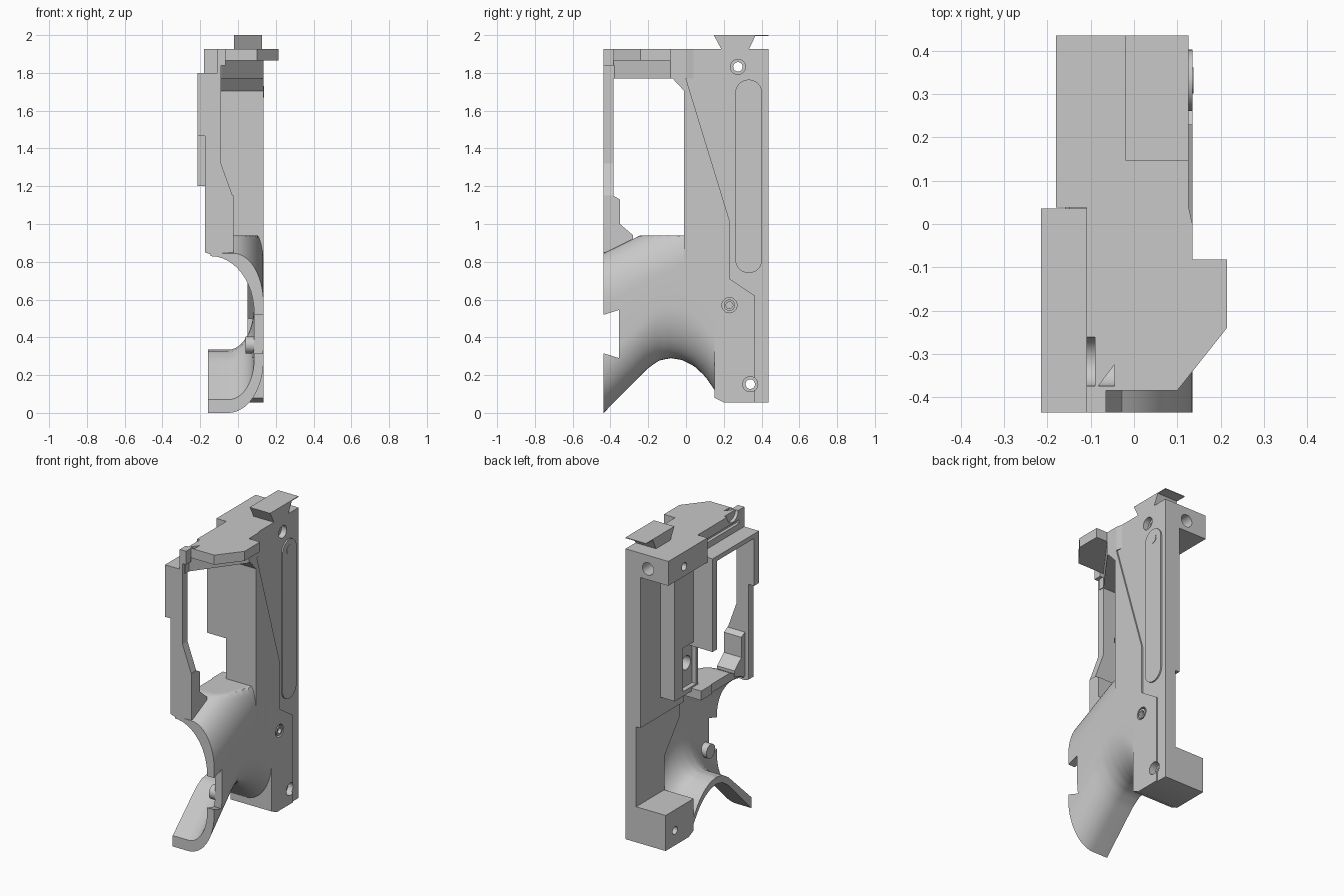
import bpy, bmesh, math

if "Cube" in bpy.data.objects:
    bpy.data.objects.remove(bpy.data.objects["Cube"], do_unlink=True)

SHADE = (0.58, 0.58, 0.58, 1)
grey = bpy.data.materials.new("plain grey")
grey.use_nodes = True
grey.diffuse_color = SHADE
grey.node_tree.nodes["Principled BSDF"].inputs["Base Color"].default_value = SHADE


def finish(name, bm):
    bmesh.ops.recalc_face_normals(bm, faces=bm.faces)
    mesh = bpy.data.meshes.new(name)
    bm.to_mesh(mesh)
    bm.free()
    mesh.materials.append(grey)
    ob = bpy.data.objects.new(name, mesh)
    bpy.context.collection.objects.link(ob)
    return ob


def prism(name, pts, axis, lo, hi):
    """Extrude a 2D outline along an axis; outline is in the other two axes, in order."""
    bm = bmesh.new()

    def place(p, d):
        c = list(p)
        c.insert("xyz".index(axis), d)
        return bm.verts.new(c)
    a = [place(p, lo) for p in pts]
    b = [place(p, hi) for p in pts]
    bm.faces.new(a)
    bm.faces.new(b[::-1])
    for i in range(len(pts)):
        j = (i + 1) % len(pts)
        bm.faces.new((a[i], a[j], b[j], b[i]))
    return finish(name, bm)


def box(name, x0, x1, y0, y1, z0, z1):
    return prism(name, [(x0, y0), (x1, y0), (x1, y1), (x0, y1)], "z", z0, z1)


def disc(name, axis, u, v, r, lo, hi, n=28):
    ring = [(u + r * math.cos(2 * math.pi * i / n), v + r * math.sin(2 * math.pi * i / n)) for i in range(n)]
    return prism(name, ring, axis, lo, hi)


def cut(ob, *cutters):
    for c in cutters:
        m = ob.modifiers.new("cut", "BOOLEAN")
        m.operation, m.solver, m.object = "DIFFERENCE", "EXACT", c
    bpy.context.view_layer.update()
    new = bpy.data.meshes.new_from_object(ob.evaluated_get(bpy.context.evaluated_depsgraph_get()))
    ob.modifiers.clear()
    ob.data = new
    for c in cutters:
        bpy.data.objects.remove(c, do_unlink=True)


def smooth(*obs):
    bpy.ops.object.select_all(action="DESELECT")
    for o in obs:
        o.select_set(True)
    bpy.context.view_layer.objects.active = obs[0]
    bpy.ops.object.shade_smooth_by_angle(angle=math.radians(30))


XW = 0.126   # outer face of the rear wall
XP = 0.135   # outer face of the raised panels
YB = 0.436   # back face; the front is at -YB


def bores():
    """Counterbored screw holes running through the body."""
    out = []
    for y, z in ((0.275, 1.832), (0.34, 0.152)):
        out += [disc("bore", "x", y, z, 0.025, -0.4, 0.4), disc("counterbore", "x", y, z, 0.04, 0.09, 0.4)]
    return out


# Rear body: side wall, end blocks, inner slab and pad
wall = prism("side_wall", [(0.15, 0.08), (0.2, 0.056), (YB, 0.056), (YB, 1.8), (-0.01, 1.8),
                           (-0.01, 0.7), (0.15, 0.5)], "x", 0.05, XW)
cut(wall, *bores(), disc("bore", "x", 0.23, 0.57, 0.04, 0.11, 0.3))
top = box("top_block", -0.18, XW, 0.038, YB, 1.77, 1.927)
cut(top, *bores(), disc("bore", "y", -0.035, 1.84, 0.04, 0.3, 0.6))
low = prism("bottom_block", [(0.15, 0.08), (0.2, 0.056), (YB, 0.056), (YB, 0.285), (0.15, 0.285)],
            "x", -0.16, XW)
cut(low, *bores())
box("inner_slab", 0.02, 0.1, -0.01, YB, 0.8, 1.78)
pad = box("inner_pad", -0.08, 0.1, -0.01, 0.23, 0.92, 1.78)
cut(pad, box("recess", -0.2, -0.05, 0.01, 0.145, 0.95, 1.23), disc("bore", "x", 0.07, 1.1, 0.045, -0.2, 0.01))
box("inner_ledge", -0.15, 0.03, -0.05, 0.06, 0.88, 0.94)

# Raised outer panel with its slanted rear edge
panel = prism("front_panel", [(-0.01, 1.927), (-0.01, 0.65), (0.15, 0.5), (0.15, 0.08), (0.2, 0.056),
                              (0.365, 0.056), (0.365, 0.62), (0.23, 0.71), (0.23, 1.02), (0.0, 1.77),
                              (0.0, 1.927)], "x", 0.1, XP)
cut(panel, *bores(), disc("bore", "x", 0.23, 0.57, 0.04, 0.05, 0.3))
stud = disc("screw_head", "x", 0.23, 0.57, 0.03, 0.1, XP)
cut(stud, disc("socket", "x", 0.23, 0.57, 0.018, 0.115, 0.3))

# Rounded slot cover with a button
slot = []
for i in range(26):
    a = math.pi * (i if i < 13 else i - 1) / 12
    slot.append((0.332 + 0.071 * math.cos(a), (1.694 if i < 13 else 0.811) + 0.071 * math.sin(a)))
cover = prism("slot_cover", slot, "x", 0.11, XP)
button = disc("button", "x", 0.332, 1.7, 0.03, 0.12, 0.138)

# Dovetail rail on the top
prism("dovetail", [(0.147, 2.0), (YB, 2.0), (YB, 1.995), (0.367, 1.995), (0.33, 1.92), (0.19, 1.92)],
      "x", -0.02, 0.126)

# Top bridge with a diagonal front, its chamfered corner and the side tab
prism("bridge", [(-0.09, -0.385), (XP, -0.082), (XP, 0.0), (XW, 0.04), (-0.09, 0.04)], "z", 1.77, 1.927)
prism("bridge_chamfer", [(-0.075, 1.775), (-0.01, 1.705), (0.0, 1.705), (0.0, 1.775)], "x", -0.09, XP)
tab = prism("side_tab", [(-0.11, -0.385), (0.1, -0.385), (0.215, -0.24), (0.215, -0.082), (-0.06, -0.082),
                         (-0.06, 0.05), (-0.11, 0.05)], "z", 1.865, 1.927)
cut(tab, disc("trough", "x", -0.318, 1.93, 0.057, -0.12, -0.045))
box("top_rail", -0.11, -0.085, -0.415, -0.01, 1.77, 1.84)

# Window frame
box("frame_top", -0.215, -0.1, -YB, 0.036, 1.77, 1.8)
box("rear_post", -0.215, 0.1, -0.01, 0.036, 1.2, 1.8)
prism("front_post", [(-0.215, 1.465), (-0.215, 1.8), (-0.11, 1.8), (-0.11, 1.927), (-0.065, 1.927), (-0.065, 1.84),
                     (-0.09, 1.84), (-0.09, 1.32), (-0.025, 1.14), (-0.025, 0.85), (-0.145, 0.84),
                     (-0.175, 0.85), (-0.175, 1.465)], "y", -YB, -0.385)
prism("frame_corner", [(-YB, 0.85), (-YB, 1.15), (-0.385, 1.15), (-0.35, 1.13), (-0.35, 1.0), (-0.28, 0.94),
                       (-0.28, 0.9)], "x", -0.15, -0.025)

# Curved shell: a C-shaped section swept from front to back over the arch
ARCH = [(-YB, 0.0), (-0.2, 0.238), (-0.14, 0.278), (-0.08, 0.29), (-0.02, 0.28), (0.04, 0.25), (0.1, 0.195),
        (0.152, 0.12)]


def arch(y):
    for (y0, z0), (y1, z1) in zip(ARCH, ARCH[1:]):
        if y <= y1:
            return z0 + (z1 - z0) * (y - y0) / (y1 - y0)
    return ARCH[-1][1]


def arc(cx, cz, rx, rz, a0, a1, n=12):
    for i in range(n + 1):
        a = math.radians(a0 + (a1 - a0) * i / n)
        yield cx + rx * math.cos(a), cz + rz * math.sin(a)


def section(y):
    t, b = 0.49 * (y + YB), arch(y)
    th = 0.07 - 0.025 * min(1, (y + YB) / 0.33)
    left = -0.145 if y < 0.04 else 0.03
    pts = [(left, min(0.94, 0.845 + t))]
    pts += [(max(left, x), min(0.94, z)) for x, z in arc(-0.025, 0.58 + t, XP + 0.025, 0.265, 90, 0)]
    pts += arc(-0.05, b + 0.28, XP + 0.05, 0.28, 0, -90)
    pts += [(-0.16, b), (-0.16, b + th)]
    pts += arc(-0.05, b + 0.28, 0.135, 0.28 - th, -90, 0)
    pts += [(max(left, x), min(0.885, z)) for x, z in arc(-0.145, 0.53 + t, 0.23, 0.3, 0, 90)]
    return pts


bm = bmesh.new()
rows = []
STEPS = 28
for k in range(STEPS + 1):
    y = -YB + (0.152 + YB) * k / STEPS
    rows.append([bm.verts.new((x, y, z)) for x, z in section(y)])
n = len(rows[0])
for r, s in zip(rows, rows[1:]):
    for i in range(n):
        j = (i + 1) % n
        bm.faces.new((r[i], r[j], s[j], s[i]))
bm.faces.new(rows[0])
bm.faces.new(rows[-1][::-1])
shell = finish("curved_shell", bm)
cut(shell, prism("notch", [(-0.5, 0.505), (-0.434, 0.52), (-0.355, 0.545), (-0.355, 0.29), (-0.434, 0.315),
                           (-0.5, 0.335)], "x", 0.0, 0.3))
peg = disc("locating_peg", "x", -0.31, 0.36, 0.045, 0.04, 0.1)

smooth(shell, wall, top, low, pad, panel, stud, cover, button, tab, peg)
